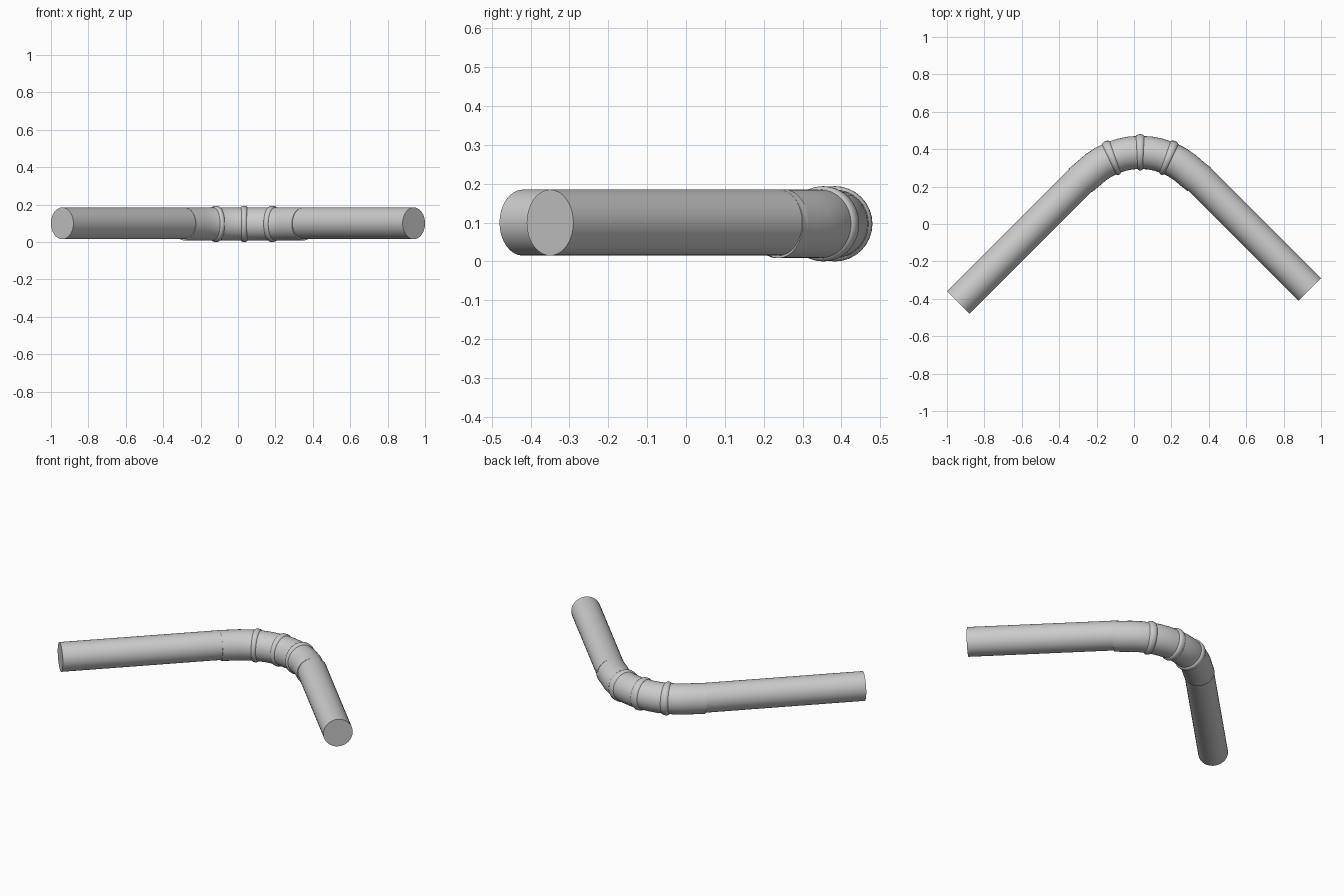
import bpy, bmesh
from math import sin, cos, pi, radians
from mathutils import Vector

if "Cube" in bpy.data.objects:
    bpy.data.objects.remove(bpy.data.objects["Cube"])

SIDES = 32
CX, CY, R = 0.033, -0.01, 0.393      # bend centre and radius
Z_BEND, Z_PIPE = 0.097, 0.100


def tube(name, stations):
    """Capped loft of circles; each station is (centre, heading angle, radius)."""
    bm = bmesh.new()
    rings = []
    for c, a, r in stations:
        side = Vector((-sin(a), cos(a), 0))
        up = Vector((0, 0, 1))
        rings.append([bm.verts.new(c + r * (cos(t) * side + sin(t) * up))
                      for t in (2 * pi * i / SIDES for i in range(SIDES))])
    for r0, r1 in zip(rings, rings[1:]):
        for i in range(SIDES):
            j = (i + 1) % SIDES
            bm.faces.new((r0[i], r0[j], r1[j], r1[i]))
    bm.faces.new(rings[0])
    bm.faces.new(rings[-1])
    bmesh.ops.recalc_face_normals(bm, faces=bm.faces)
    me = bpy.data.meshes.new(name)
    bm.to_mesh(me)
    bm.free()
    ob = bpy.data.objects.new(name, me)
    bpy.context.collection.objects.link(ob)
    bpy.ops.object.select_all(action='DESELECT')
    ob.select_set(True)
    bpy.context.view_layer.objects.active = ob
    bpy.ops.object.shade_smooth_by_angle(angle=radians(35))
    return ob


def on_bend(deg, r):
    """Station on the bend arc; deg runs from -45 (left) to 45 (right)."""
    a = radians(deg)
    return (Vector((CX + R * sin(a), CY + R * cos(a), Z_BEND)), -a, r)


# straight pipes, running into the elbow ends
q = radians(45)
tube("left_pipe", [(Vector((-0.94, -0.42, Z_PIPE)), q, 0.085),
                   (Vector((-0.27, 0.25, Z_PIPE)), q, 0.085)])
tube("right_pipe", [(Vector((0.335, 0.255, Z_PIPE)), -q, 0.085),
                    (Vector((0.94, -0.35, Z_PIPE)), -q, 0.085)])

# elbow: arc with a short straight collar at each end
E = 0.0885
arc = [on_bend(-45 + 7.5 * i, E) for i in range(13)]
tube("elbow", [(Vector((-0.287, 0.233, Z_BEND)), q, E)] + arc
     + [(Vector((0.350, 0.238, Z_BEND)), -q, E)])

# raised beads around the elbow
for n, deg in enumerate((-22.5, 0, 22.5)):
    tube(f"elbow_bead_{n + 1}",
         [on_bend(deg + d, r) for d, r in
          ((-2.8, 0.086), (-2.2, 0.0925), (-1.1, 0.0965), (0, 0.097),
           (1.1, 0.0965), (2.2, 0.0925), (2.8, 0.086))])
